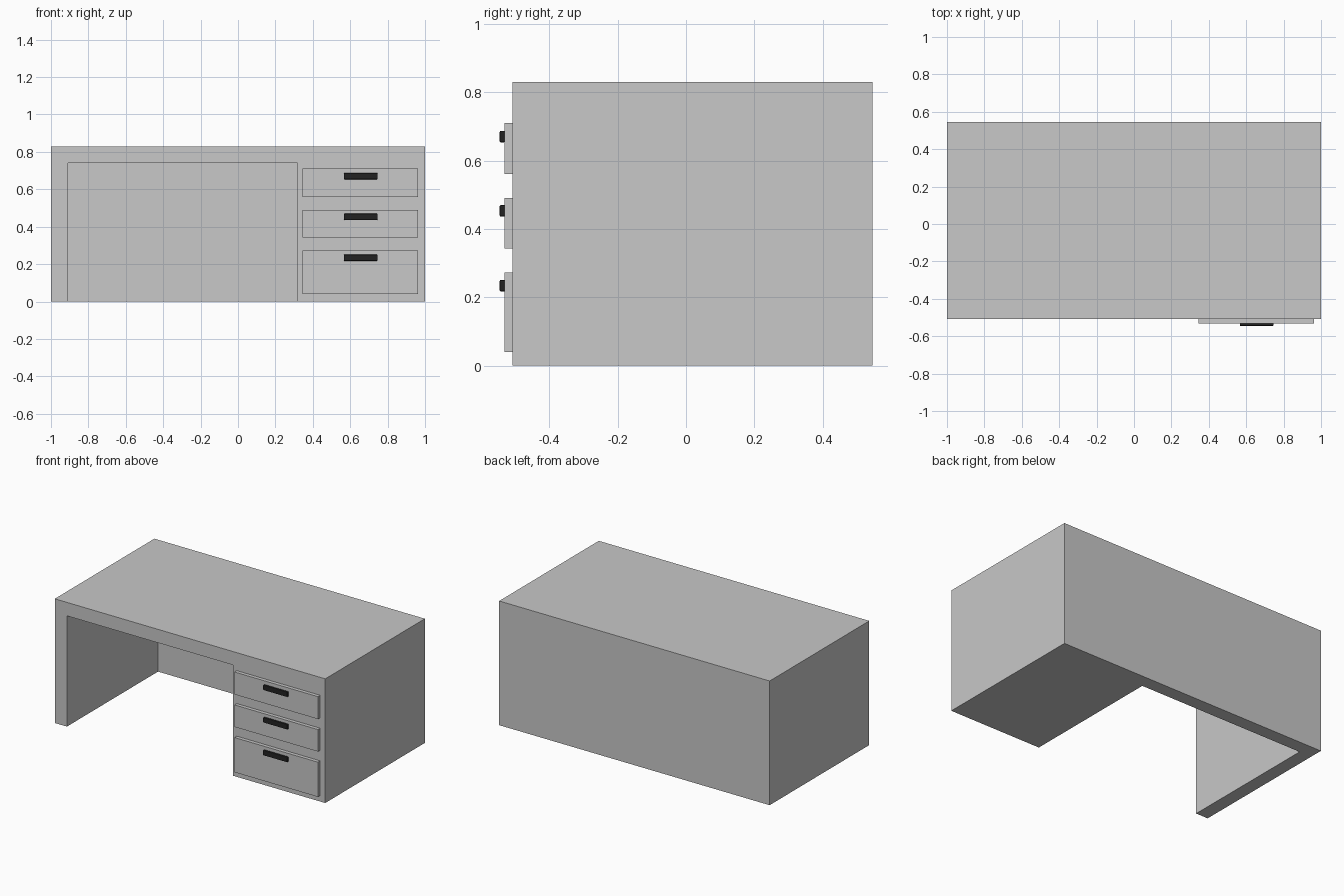
import bpy, bmesh
from mathutils import Vector

if "Cube" in bpy.data.objects:
    bpy.data.objects.remove(bpy.data.objects["Cube"])


def material(name, c):
    m = bpy.data.materials.new(name)
    m.diffuse_color = (c, c, c, 1)
    m.use_nodes = True
    m.node_tree.nodes["Principled BSDF"].inputs["Base Color"].default_value = m.diffuse_color
    return m


GREY = material("light grey", 0.58)
BLACK = material("handle black", 0.016)


def box(name, lo, hi, mat):
    lo, hi = Vector(lo), Vector(hi)
    bm = bmesh.new()
    bmesh.ops.create_cube(bm, size=1)
    bmesh.ops.scale(bm, vec=hi - lo, verts=bm.verts)
    bmesh.ops.translate(bm, vec=(lo + hi) / 2, verts=bm.verts)
    me = bpy.data.meshes.new(name)
    bm.to_mesh(me)
    bm.free()
    me.materials.append(mat)
    ob = bpy.data.objects.new(name, me)
    bpy.context.collection.objects.link(ob)
    return ob


FRONT, BACK, TOP = -0.507, 0.545, 0.83

# desk body: worktop, left side, back panel and drawer cabinet in one shell
body = box("desk_body", (-1, FRONT, 0), (1, BACK, TOP), GREY)

# knee space, open at the front and bottom
cutter = box("knee_space_cutter", (-0.91, FRONT - 0.2, -0.2), (0.317, 0.455, 0.74), GREY)
cutter.hide_render = True
mod = body.modifiers.new("knee_space", 'BOOLEAN')
mod.operation = 'DIFFERENCE'
mod.solver = 'EXACT'
mod.object = cutter
bpy.context.view_layer.objects.active = body
bpy.ops.object.modifier_apply(modifier=mod.name)
bpy.data.objects.remove(cutter)

# drawer fronts, each with a rounded pull handle
drawers = [("top", 0.56, 0.71, 0.67), ("middle", 0.343, 0.49, 0.453), ("bottom", 0.04, 0.272, 0.234)]
for label, z0, z1, zh in drawers:
    box(label + "_drawer_front", (0.346, -0.531, z0), (0.963, FRONT + 0.003, z1), GREY)
    handle = box(label + "_handle", (0.566, -0.545, zh - 0.017), (0.746, -0.529, zh + 0.017), BLACK)
    bevel = handle.modifiers.new("rounded_edges", 'BEVEL')
    bevel.width = 0.004
    bevel.segments = 2
